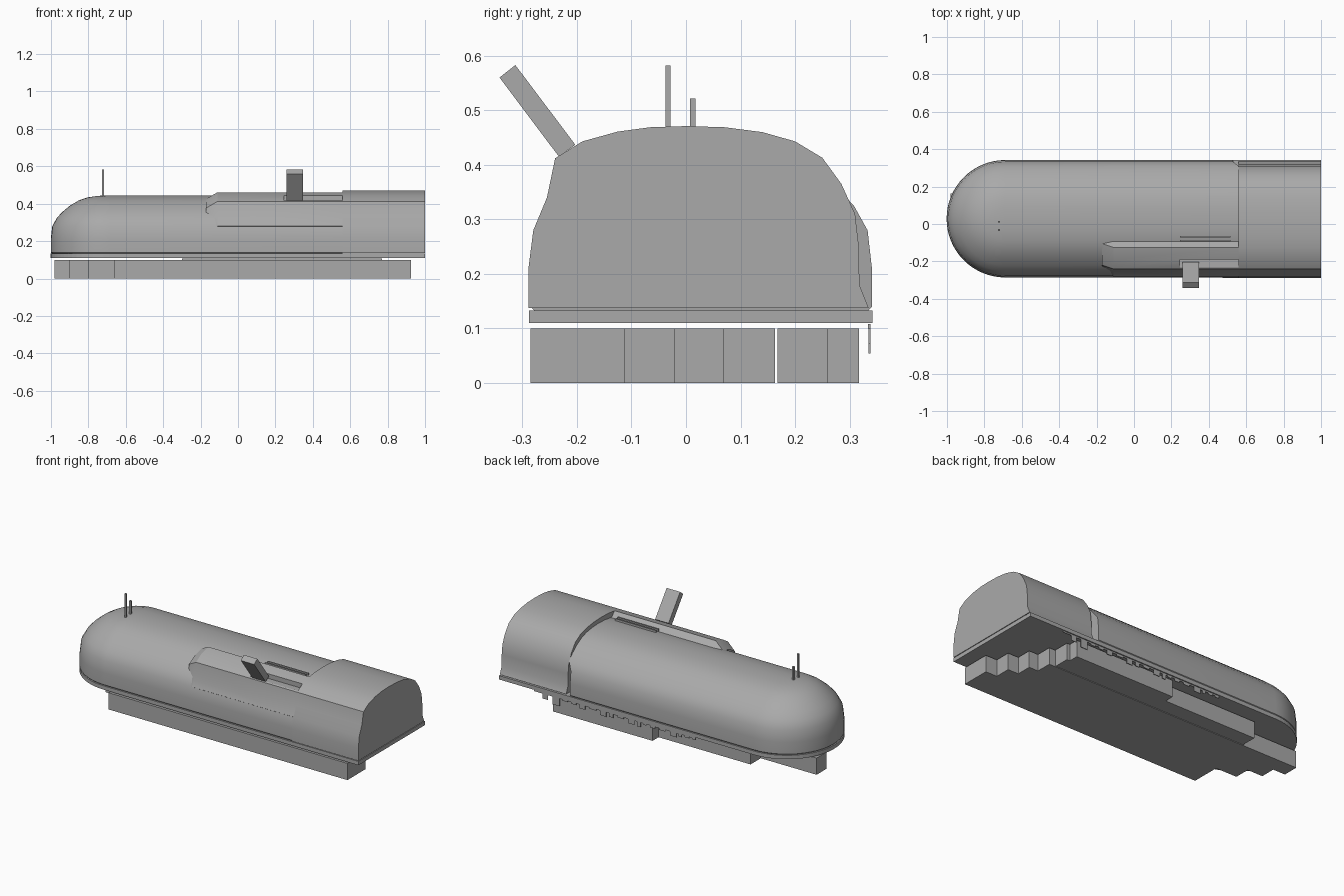
import bpy, bmesh, math, random
from math import radians
from mathutils import Vector

if "Cube" in bpy.data.objects:
    bpy.data.objects.remove(bpy.data.objects["Cube"], do_unlink=True)

grey = bpy.data.materials.new("hull_grey")
grey.use_nodes = True
COLOUR = (0.4, 0.4, 0.4, 1)
grey.diffuse_color = COLOUR
grey.node_tree.nodes["Principled BSDF"].inputs["Base Color"].default_value = COLOUR


def finish(name, bm, smooth=False):
    bmesh.ops.remove_doubles(bm, verts=bm.verts, dist=0.0005)
    bmesh.ops.recalc_face_normals(bm, faces=bm.faces)
    mesh = bpy.data.meshes.new(name)
    bm.to_mesh(mesh)
    bm.free()
    mesh.materials.append(grey)
    ob = bpy.data.objects.new(name, mesh)
    bpy.context.collection.objects.link(ob)
    if smooth:
        bpy.ops.object.select_all(action='DESELECT')
        ob.select_set(True)
        bpy.context.view_layer.objects.active = ob
        bpy.ops.object.shade_smooth_by_angle(angle=radians(28))
    return ob


def loft(name, rings, smooth=False):
    """Closed solid through rings of equal point count."""
    bm = bmesh.new()
    loops = [[bm.verts.new(p) for p in ring] for ring in rings]
    n = len(loops[0])
    for a, b in zip(loops, loops[1:]):
        for i in range(n):
            j = (i + 1) % n
            bm.faces.new((a[i], a[j], b[j], b[i]))
    bm.faces.new(loops[0])
    bm.faces.new(loops[-1])
    return finish(name, bm, smooth)


def section(x, pts):
    return [Vector((x, y, z)) for y, z in pts]


def box(name, x0, x1, y0, y1, z0, z1):
    pts = [(y0, z0), (y1, z0), (y1, z1), (y0, z1)]
    return loft(name, [section(x0, pts), section(x1, pts)])


CY, NOSE_X, TAIL_X = 0.028, -0.688, 0.56

# Main hull: straight body ending in a revolved round nose
profile = [(0.303, 0.13), (0.313, 0.14), (0.313, 0.21), (0.305, 0.28),
           (0.28, 0.325), (0.25, 0.357), (0.21, 0.39), (0.165, 0.417),
           (0.115, 0.434), (0.06, 0.442), (0, 0.445)]
bm = bmesh.new()
stations = [(TAIL_X, 90)] + [(NOSE_X, 90 + a * 7.5) for a in range(25)] + [(TAIL_X, 270)]
meridians = []
for cx, ang in stations:
    c, s = math.cos(radians(ang)), math.sin(radians(ang))
    meridians.append([bm.verts.new((cx + r * c, CY + r * s, z)) for r, z in profile])
for a, b in zip(meridians, meridians[1:]):
    for i in range(len(profile) - 1):
        if i == len(profile) - 2 and abs(a[-1].co.x - b[-1].co.x) < 0.01:
            bm.faces.new((a[i], b[i], b[i + 1]))
        else:
            bm.faces.new((a[i], b[i], b[i + 1], a[i + 1]))
bm.faces.new(meridians[0] + meridians[-1][-2::-1])
bm.faces.new([m[0] for m in meridians])
# Slant the end of the wide side into the narrower tail
for v in meridians[0][:4]:
    v.co.x -= 0.03
finish("main_hull", bm, True)

# Deck plate under the hull
outline = [(1, CY + 0.314)]
for i in range(33):
    a = radians(90 + i * 180 / 32)
    outline.append((NOSE_X + 0.314 * math.cos(a), CY + 0.314 * math.sin(a)))
outline.append((1, CY - 0.316))
loft("deck_plate", [[Vector((x, y, z)) for x, y in outline] for z in (0.11, 0.133)])

# Raised tail section
near_side = [(-0.125, 0.461), (-0.19, 0.443), (-0.24, 0.412), (-0.255, 0.34),
             (-0.28, 0.28), (-0.289, 0.21), (-0.289, 0.137)]
far_side = [(0.335, 0.137), (0.318, 0.18), (0.317, 0.25), (0.31, 0.31),
            (0.285, 0.365), (0.25, 0.413), (0.2, 0.443), (0.14, 0.46),
            (0.07, 0.469), (0, 0.471), (-0.065, 0.469)]
tail = far_side + near_side
loft("tail_section", [section(TAIL_X, tail), section(1, tail)], True)

# Raised side panel, sunk into the hull at its front end
panel_pts = [(-0.09, 0.43)] + near_side[:5] + [(-0.2, 0.22), (-0.09, 0.3)]
sunk = [(y + 0.02, z - 0.035) for y, z in panel_pts]
panel = loft("side_panel", [section(-0.17, sunk), section(-0.11, panel_pts),
                            section(TAIL_X + 0.005, panel_pts)], True)
cutter = box("notch_cutter", 0.245, 0.562, -0.232, -0.19, 0.415, 0.6)
cutter.hide_render = True
mod = panel.modifiers.new("notch", 'BOOLEAN')
mod.operation = 'DIFFERENCE'
mod.solver = 'EXACT'
mod.object = cutter
bpy.context.view_layer.objects.active = panel
bpy.ops.object.modifier_apply(modifier="notch")
bpy.data.objects.remove(cutter, do_unlink=True)

# Narrow rails beside the panel
for i, y in enumerate((-0.068, -0.09)):
    box(f"rail_{i + 1}", 0.245, 0.515, y - 0.004, y + 0.004, 0.42, 0.449)

# Tilted hatch arm
arm = [(-0.342, 0.56), (-0.313, 0.583), (-0.203, 0.437), (-0.233, 0.415)]
loft("hatch_arm", [section(0.258, arm), section(0.347, arm)])

# Two masts near the nose
for name, y, top in (("tall_mast", -0.033, 0.582), ("short_mast", 0.012, 0.522)):
    box(name, -0.726, -0.716, y - 0.005, y + 0.005, 0.43, top)

# Stepped blocks below the deck: y range, then x range
blocks = [(-0.285, -0.113, -0.66, 0.925), (-0.113, -0.02, -0.8, 0.85),
          (-0.02, 0.07, -0.9, 0.78), (0.07, 0.163, -0.98, 0.72),
          (0.168, 0.26, -0.61, 0.68), (0.26, 0.317, 0.0, 0.66)]
for i, (y0, y1, x0, x1) in enumerate(blocks):
    box(f"lower_block_{i + 1}", x0, x1, y0, y1, 0, 0.1)

# Ragged fringe hanging along the far edge
random.seed(4)
box("fringe_strip", -0.3, 0.77, 0.334, 0.338, 0.1, 0.108)
x = -0.3
while x < 0.72:
    w = random.uniform(0.03, 0.08)
    depth = random.uniform(0.005, 0.03) if x < 0.55 else random.uniform(0.02, 0.05)
    box("fringe_tooth", x, x + w * 0.6, 0.335, 0.338, 0.1 - depth, 0.102)
    x += w
